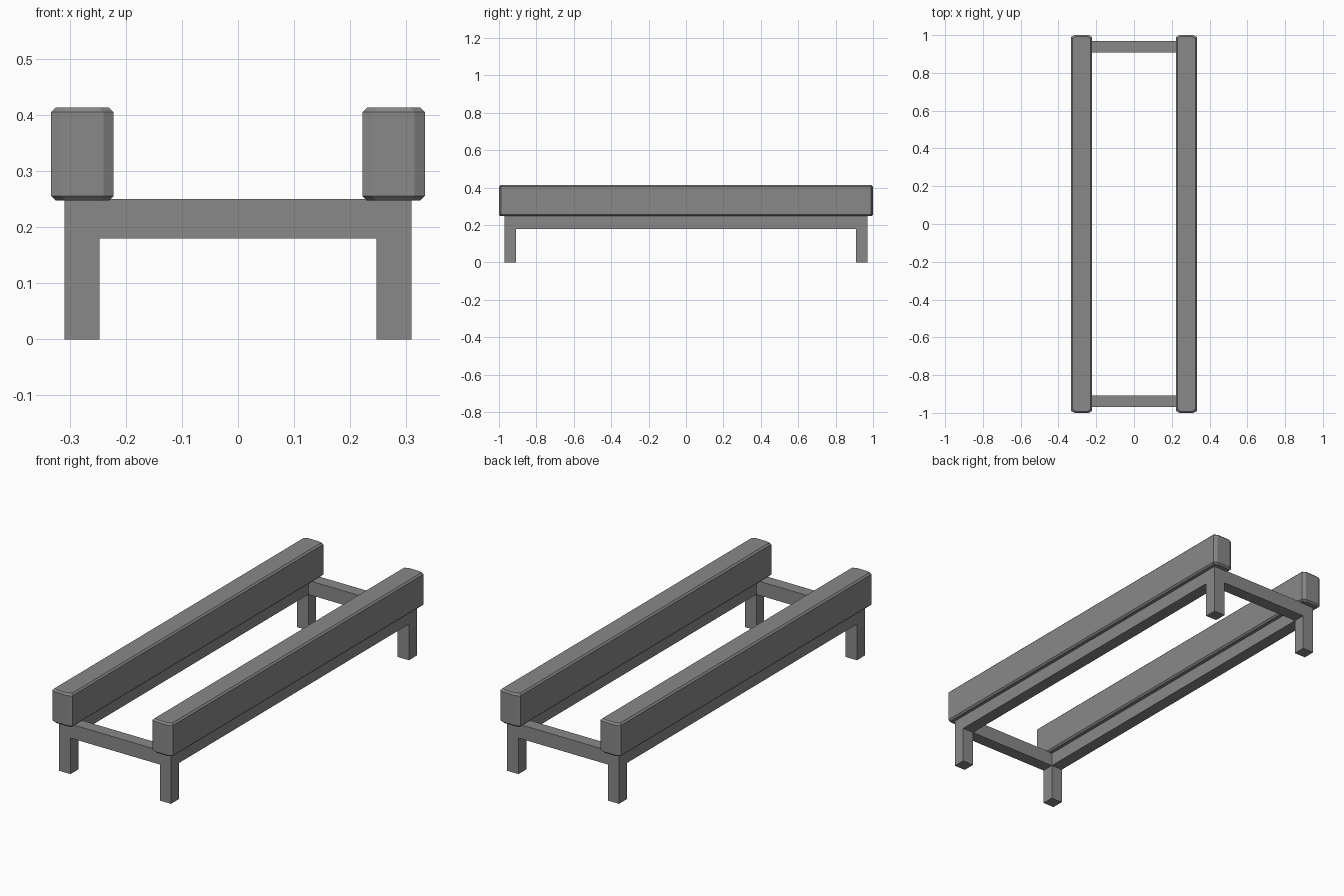
import bpy
import bmesh

cube = bpy.data.objects.get("Cube")
if cube:
    bpy.data.objects.remove(cube, do_unlink=True)

GREY = (0.25, 0.25, 0.25, 1)
grey = bpy.data.materials.new("grey")
grey.use_nodes = True
grey.diffuse_color = GREY
grey.node_tree.nodes["Principled BSDF"].inputs["Base Color"].default_value = GREY


def finish(name, bm):
    bmesh.ops.recalc_face_normals(bm, faces=bm.faces[:])
    mesh = bpy.data.meshes.new(name)
    bm.to_mesh(mesh)
    bm.free()
    mesh.materials.append(grey)
    obj = bpy.data.objects.new(name, mesh)
    bpy.context.collection.objects.link(obj)
    return obj


def extrude(bm, faces, dz):
    new = bmesh.ops.extrude_face_region(bm, geom=faces)["geom"]
    verts = [g for g in new if isinstance(g, bmesh.types.BMVert)]
    bmesh.ops.translate(bm, verts=verts, vec=(0, 0, dz))


# Frame: a rectangular ring of rails with legs pulled down from its corners
RAIL_BOTTOM, RAIL_TOP = 0.18, 0.25
xs = (-0.309, -0.247, 0.247, 0.309)
ys = (-0.97, -0.908, 0.908, 0.97)
bm = bmesh.new()
grid = [[bm.verts.new((x, y, RAIL_BOTTOM)) for y in ys] for x in xs]
corners = []
for i in range(3):
    for j in range(3):
        if i == 1 and j == 1:
            continue
        face = bm.faces.new((grid[i][j], grid[i + 1][j],
                             grid[i + 1][j + 1], grid[i][j + 1]))
        if i != 1 and j != 1:
            corners.append(face)
extrude(bm, bm.faces[:], RAIL_TOP - RAIL_BOTTOM)
extrude(bm, corners, -RAIL_BOTTOM)
finish("frame", bm)


# Cushion beams: chamfered rectangle outline, stacked with inset top and bottom
def outline(hx, hy, cx, cy):
    quarter = [(hx, hy - cy), (hx - cx, hy)]
    right_back = quarter + [(-x, y) for x, y in reversed(quarter)]
    return right_back + [(-x, -y) for x, y in right_back]


def beam(name, x):
    chamfer = 0.008
    layers = ((0.247, chamfer), (0.255, 0), (0.405, 0), (0.413, chamfer))
    bm = bmesh.new()
    rings = [[bm.verts.new((x + px, py, z))
              for px, py in outline(0.0555 - inset, 1 - inset, 0.018, 0.01)]
             for z, inset in layers]
    for low, high in zip(rings, rings[1:]):
        n = len(low)
        for k in range(n):
            m = (k + 1) % n
            bm.faces.new((low[k], low[m], high[m], high[k]))
    bm.faces.new(rings[0])
    bm.faces.new(rings[-1])
    finish(name, bm)


for side, x in (("left", 0.2775), ("right", -0.2775)):
    beam(side + "_beam", x)
